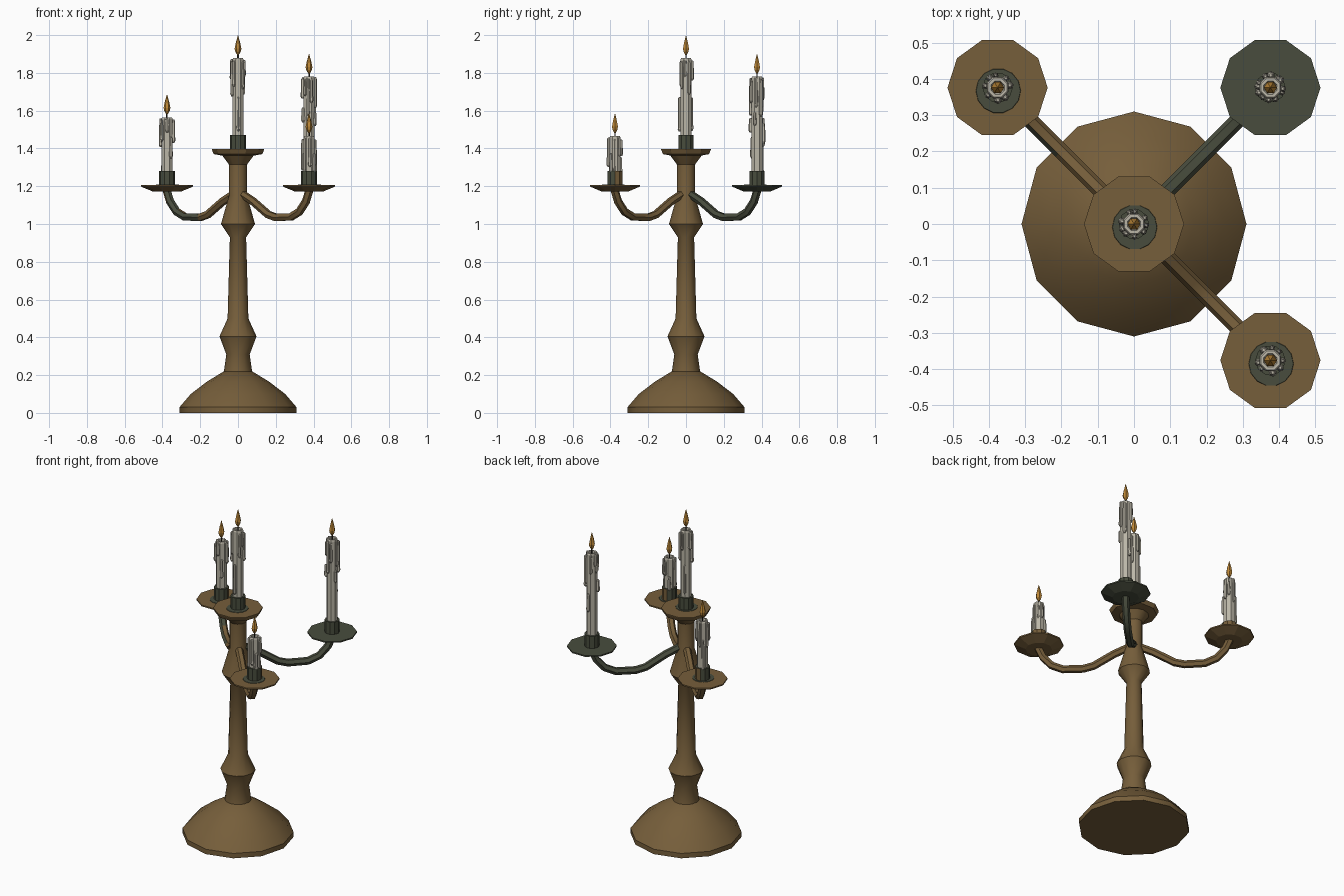
import bpy, bmesh, math, random
from mathutils import Vector

if "Cube" in bpy.data.objects:
    bpy.data.objects.remove(bpy.data.objects["Cube"], do_unlink=True)
random.seed(4)


def material(name, rgb):
    m = bpy.data.materials.new(name)
    m.use_nodes = True
    m.diffuse_color = (*rgb, 1)
    bsdf = m.node_tree.nodes["Principled BSDF"]
    bsdf.inputs["Base Color"].default_value = (*rgb, 1)
    bsdf.inputs["Roughness"].default_value = 0.8
    return m


BRONZE = material("aged_bronze", (0.18, 0.112, 0.043))
PATINA = material("green_patina", (0.065, 0.073, 0.047))
WAX = material("candle_wax", (0.50, 0.47, 0.39))
FLAME = material("flame_amber", (0.52, 0.25, 0.04))
WICK = material("wick_black", (0.03, 0.025, 0.02))


def lathe(bm, profile, sides, at=(0, 0, 0), turn=0.0):
    """Revolve (radius, height) pairs and cap both ends."""
    rings = []
    for r, z in profile:
        rings.append([bm.verts.new((at[0] + r * math.cos(turn + math.tau * i / sides),
                                    at[1] + r * math.sin(turn + math.tau * i / sides),
                                    at[2] + z)) for i in range(sides)])
    for a, b in zip(rings, rings[1:]):
        for i in range(sides):
            j = (i + 1) % sides
            bm.faces.new((a[i], a[j], b[j], b[i]))
    bm.faces.new(rings[0][::-1])
    bm.faces.new(rings[-1])


def finish(bm, name, mats, smooth=None, rule=None):
    """Turn the bmesh into an object; rule picks a material per face."""
    bm.normal_update()
    if rule:
        for f in bm.faces:
            f.material_index = int(rule(f))
    me = bpy.data.meshes.new(name)
    bm.to_mesh(me)
    bm.free()
    ob = bpy.data.objects.new(name, me)
    bpy.context.collection.objects.link(ob)
    for m in mats:
        me.materials.append(m)
    if smooth:
        bpy.ops.object.select_all(action='DESELECT')
        ob.select_set(True)
        bpy.context.view_layer.objects.active = ob
        bpy.ops.object.shade_smooth_by_angle(angle=math.radians(smooth))
    return ob


def turned(name, profile, sides, mats, at=(0, 0, 0), smooth=None, rule=None):
    bm = bmesh.new()
    lathe(bm, profile, sides, at)
    return finish(bm, name, mats, smooth, rule)


# Base, stem and flared neck
turned("base", [(0.31, 0), (0.31, 0.03), (0.25, 0.1), (0.165, 0.165), (0.075, 0.22)],
       12, [BRONZE], smooth=35)
turned("stem", [(0.075, 0.215), (0.062, 0.31), (0.098, 0.405), (0.055, 0.5),
                (0.043, 0.93), (0.09, 1.0), (0.048, 1.15), (0.048, 1.315), (0.085, 1.365)],
       12, [BRONZE], smooth=35)


def arm(name, sx, sy, mats, rule=None):
    """Hexagonal tube swept along a drooping path in a vertical plane."""
    path = [(0.02, 1.16), (0.08, 1.12), (0.16, 1.05), (0.20, 1.035),
            (0.28, 1.037), (0.325, 1.065), (0.36, 1.12), (0.378, 1.18)]
    pts = [Vector((sx * d, sy * d, z)) for d, z in path]
    side = Vector((-sy, sx, 0)).normalized()
    bm = bmesh.new()
    rings = []
    for i, p in enumerate(pts):
        t = (pts[min(i + 1, len(pts) - 1)] - pts[max(i - 1, 0)]).normalized()
        up = t.cross(side)
        rings.append([bm.verts.new(p + 0.022 * (math.cos(k * math.pi / 3) * side
                                                + math.sin(k * math.pi / 3) * up))
                      for k in range(6)])
    for a, b in zip(rings, rings[1:]):
        for i in range(6):
            j = (i + 1) % 6
            bm.faces.new((a[i], a[j], b[j], b[i]))
    bm.faces.new(rings[0][::-1])
    bm.faces.new(rings[-1])
    bmesh.ops.recalc_face_normals(bm, faces=bm.faces)
    finish(bm, name, mats, 35, rule)


def candle(name, x, y, bottom, top, drips):
    # Wax body with a melted hollow and runs of wax down the sides
    bm = bmesh.new()
    lathe(bm, [(0.032, bottom), (0.032, top - 0.008), (0.028, top),
               (0.02, top), (0.015, top - 0.012)], 8, (x, y, 0), math.pi / 8)
    height = top - bottom
    for i in range(drips):
        a = math.tau * (i + random.uniform(-0.3, 0.3)) / drips
        r = random.uniform(0.007, 0.011)
        hi = top - random.uniform(0.002, 0.02)
        if i % 4 == 3:
            hi -= height * random.uniform(0.25, 0.5)
        lo = max(bottom, hi - random.uniform(0.07, 0.2))
        d = 0.034
        lathe(bm, [(r * 0.5, lo), (r * 1.1, lo + 0.012), (r, lo + 0.03),
                   (r * 0.8, hi - 0.006), (r * 0.4, hi)], 6,
              (x + d * math.cos(a), y + d * math.sin(a), 0), a)
    finish(bm, name + "_candle", [WAX])
    # Wick and pointed flame
    turned(name + "_wick", [(0.004, top - 0.015), (0.004, top + 0.03)], 6, [WICK], (x, y, 0))
    turned(name + "_flame", [(0.005, 0.018), (0.015, 0.035), (0.018, 0.05),
                             (0.012, 0.08), (0.001, 0.12)], 6, [FLAME], (x, y, top))


def holder(name, x, y, z, metal, stained):
    """Cup on a dish; z is the dish top."""
    away = Vector((1, 1, 0)).normalized()
    turned(name + "_cup", [(0.042, -0.002), (0.042, 0.075)], 10, [PATINA, BRONZE], (x, y, z),
           35, lambda f: stained and f.normal.dot(away) > 0.6)
    # Patina stain lying on the dish
    if metal is BRONZE:
        turned(name + "_stain", [(0.062, 0), (0.061, 0.002)], 14, [PATINA],
               (x + 0.002, y - 0.009, z))


# Central dish and candle
turned("centre_dish", [(0.085, 1.362), (0.128, 1.37), (0.138, 1.392), (0.138, 1.396)], 10, [BRONZE])
holder("centre", 0, 0, 1.396, BRONZE, False)
candle("centre", 0, 0, 1.46, 1.878, 9)


def outer_patina(f):
    c = f.calc_center_median()
    return abs(c.x) > 0.24 and f.normal.y < -0.3


# Three branches: sign of x, sign of y, candle top, metal, drip count
branches = [("back_right", -1, 1, 1.565, BRONZE, 8),
            ("back_left", 1, 1, 1.78, PATINA, 12),
            ("front_left", 1, -1, 1.465, BRONZE, 8)]
for name, sx, sy, top, metal, drips in branches:
    x, y = sx * 0.376, sy * 0.376
    mixed = name == "back_right"
    arm(name + "_arm", sx, sy, [metal, PATINA], outer_patina if mixed else None)
    turned(name + "_dish", [(0.075, 1.172), (0.138, 1.198), (0.138, 1.206)], 10, [metal], (x, y, 0))
    holder(name, x, y, 1.206, metal, metal is BRONZE)
    candle(name, x, y, 1.27, top, drips)
